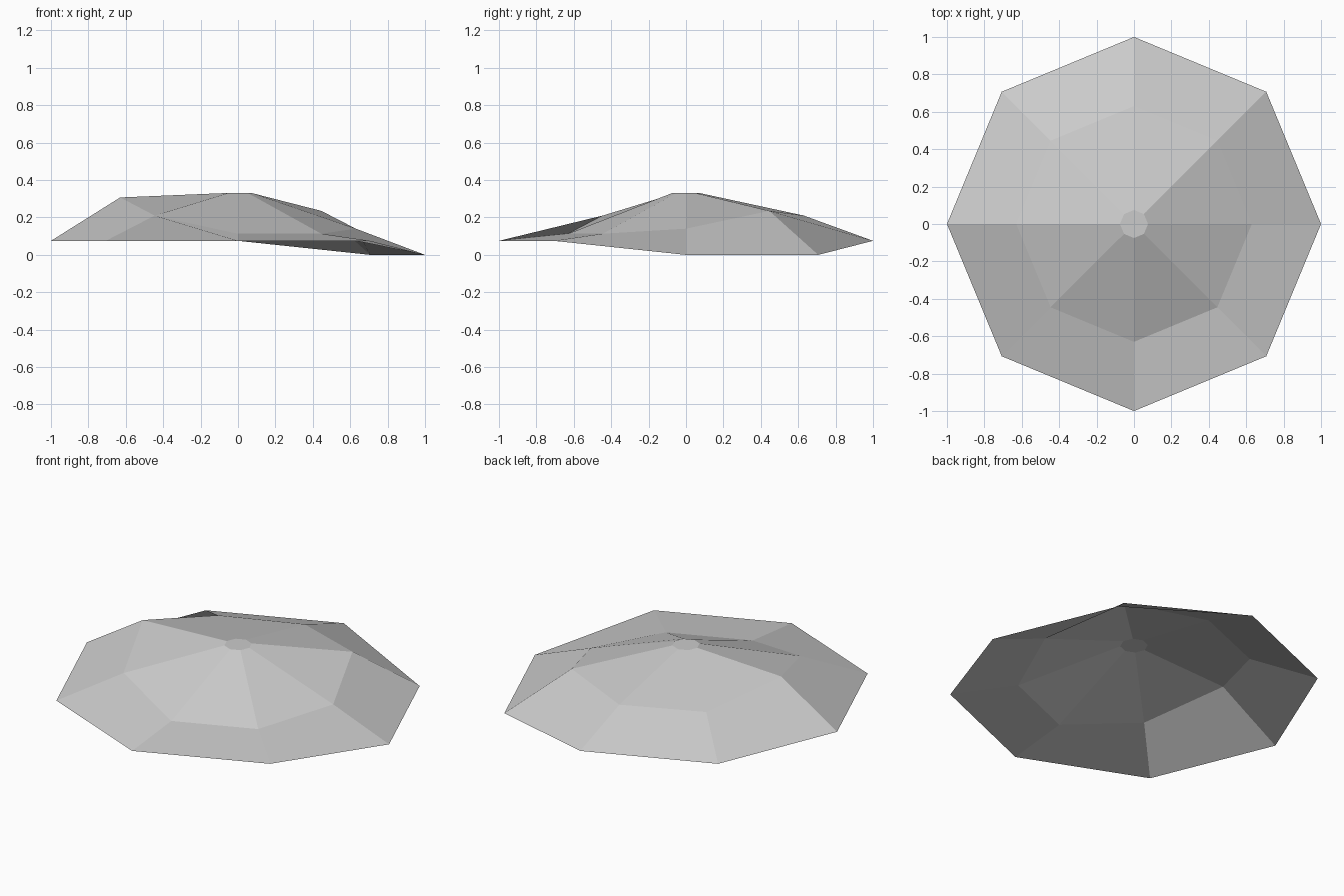
import bpy, bmesh
from math import cos, sin, pi

cube = bpy.data.objects.get("Cube")
if cube:
    bpy.data.objects.remove(cube, do_unlink=True)

SIDES = 8

# Plain grey for the whole canopy
grey = bpy.data.materials.new("light_grey")
grey.use_nodes = True
colour = (0.6, 0.6, 0.6, 1)
grey.diffuse_color = colour
grey.node_tree.nodes["Principled BSDF"].inputs["Base Color"].default_value = colour


def ring(bm, radius, heights):
    """Octagonal ring of vertices, counter-clockwise from +x."""
    return [bm.verts.new((radius * cos(2 * pi * i / SIDES),
                          radius * sin(2 * pi * i / SIDES), z))
            for i, z in enumerate(heights)]


def bridge(bm, inner, outer):
    for i in range(SIDES):
        j = (i + 1) % SIDES
        bm.faces.new((inner[i], outer[i], outer[j], inner[j]))


bm = bmesh.new()
# Flat cap, uneven shoulder and sagging rim
cap = ring(bm, 0.075, [0.33] * SIDES)
shoulder = ring(bm, 0.63, [0.14, 0.235, 0.21, 0.215, 0.307, 0.21, 0.113, 0.113])
rim = ring(bm, 1.0, [0, 0] + [0.075] * (SIDES - 2))
bm.faces.new(cap)
bridge(bm, cap, shoulder)
bridge(bm, shoulder, rim)

mesh = bpy.data.meshes.new("canopy")
bm.to_mesh(mesh)
bm.free()
mesh.materials.append(grey)
canopy = bpy.data.objects.new("canopy", mesh)
bpy.context.collection.objects.link(canopy)
